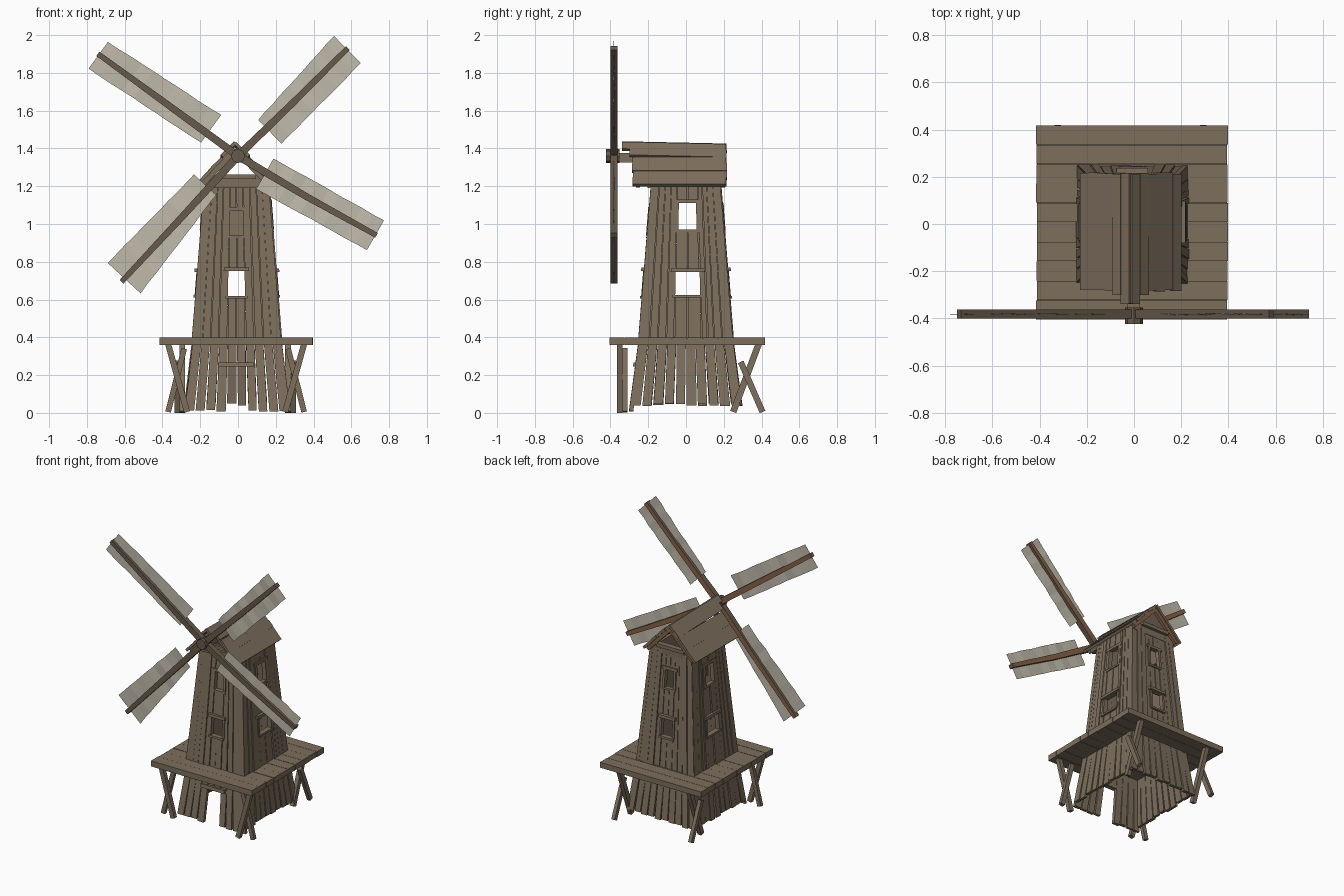
import bpy, bmesh, math, random
from mathutils import Vector

if "Cube" in bpy.data.objects:
    bpy.data.objects.remove(bpy.data.objects["Cube"])

random.seed(4)
R = random.uniform


def material(name, rgba):
    m = bpy.data.materials.new(name)
    m.diffuse_color = rgba
    m.use_nodes = True
    m.node_tree.nodes["Principled BSDF"].inputs["Base Color"].default_value = m.diffuse_color
    return m


WOOD = material("weathered wood", (0.205, 0.158, 0.108, 1))
DARK = material("dark wood", (0.135, 0.102, 0.069, 1))
RUST = material("reddish wood", (0.245, 0.12, 0.064, 1))
CLOTH = material("sail cloth", (0.533, 0.495, 0.41, 1))


def finish(name, bm, mats, rule=None):
    bmesh.ops.recalc_face_normals(bm, faces=bm.faces[:])
    if rule:
        bm.normal_update()
        for f in bm.faces:
            f.material_index = rule(f)
    me = bpy.data.meshes.new(name)
    bm.to_mesh(me)
    bm.free()
    for m in mats:
        me.materials.append(m)
    ob = bpy.data.objects.new(name, me)
    bpy.context.collection.objects.link(ob)
    return ob


def hexa(bm, pts):
    """Box from four bottom and four top corners."""
    v = [bm.verts.new(p) for p in pts]
    for q in ((3, 2, 1, 0), (4, 5, 6, 7), (0, 1, 5, 4), (1, 2, 6, 5), (2, 3, 7, 6), (3, 0, 4, 7)):
        bm.faces.new([v[i] for i in q])


def beam(bm, p, q, w, d, normal, w2=None):
    """Tapered bar from p to q; d is its depth along the normal."""
    p, q, n = Vector(p), Vector(q), Vector(normal).normalized()
    s = (q - p).normalized().cross(n)
    w2 = w2 or w
    pts = []
    for c, k in ((p, w), (q, w2)):
        pts += [c + s * (a * k / 2) + n * (b * d / 2) for a, b in ((-1, -1), (1, -1), (1, 1), (-1, 1))]
    hexa(bm, pts)


# ---- tower profile: z, half width in x, half width in y
CX = -0.006
PROFILE = [(0.0, 0.28, 0.30), (0.4, 0.232, 0.246), (1.25, 0.166, 0.178)]


def on_wall(side, f, z, out):
    a, b = PROFILE[:2] if z < 0.4 else PROFILE[1:]
    t = (z - a[0]) / (b[0] - a[0])
    hx, hy = a[1] + t * (b[1] - a[1]), a[2] + t * (b[2] - a[2])
    x, y = ((f * hx, -hy - out), (hx + out, f * hy), (-f * hx, hy + out), (-hx - out, -f * hy))[side]
    return Vector((x + CX, y, z))


def plank(bm, side, f0, f1, z0, z1, inner, outer, taper=0.0):
    pts = []
    for z, k in ((z0, taper), (z1, 0)):
        pts += [on_wall(side, f0 + k, z, inner), on_wall(side, f1 - k, z, inner),
                on_wall(side, f1 - k, z, outer), on_wall(side, f0 + k, z, outer)]
    hexa(bm, pts)


# ---- upper tower walls with two windows a side: (left, right, lower window z, upper window z)
WINDOWS = [(-0.22, 0.2, (0.62, 0.75), (0.94, 1.07)),
           (-0.25, 0.33, (0.625, 0.745), (0.97, 1.11)),
           (-0.2, 0.22, (0.62, 0.75), (0.96, 1.09)),
           (-0.33, 0.25, (0.625, 0.745), (0.97, 1.11))]
walls, backing, frames = bmesh.new(), bmesh.new(), bmesh.new()
for side, (a, b, low, high) in enumerate(WINDOWS):
    mid = (a + b) / 2
    cols = [-1, -0.78, -0.6, (a - 0.6) / 2, a, mid, b, (b + 0.6) / 2, 0.6, 0.78, 1]
    for f0, f1 in zip(cols, cols[1:]):
        spans = [(0.38, 1.22)]
        if a - 0.01 < f0 and f1 < b + 0.01:
            spans = [(0.38, low[0]), (low[1], high[0]), (high[1], 1.22)]
        out = R(-0.002, 0.006)
        for z0, z1 in spans:
            l = 0 if f0 == -1 else R(0.0, 0.014)
            r = 0 if f1 == 1 else R(0.0, 0.014)
            plank(walls, side, f0 + l, f1 - r, z0, z1, -0.02, out, R(0, 0.008) if l and r else 0)
            plank(backing, side, f0, f1, z0, z1, -0.024, -0.012)
    for z0, z1 in (low, high):
        big, inset = (0.02, 0) if z0 < 0.8 else (0.01, 0.05 if side % 2 else 0.02)
        plank(frames, side, a - 0.12, b + 0.12, z1, z1 + 0.02, -0.02, big)
        plank(frames, side, a - 0.06, b + 0.06, z0 - 0.014, z0, -0.02, big * 0.7)
        for f0, f1 in ((a - 0.07, a + inset), (b - inset, b + 0.07)):
            plank(frames, side, f0, f1, z0, z1, -0.022, 0.009)
# door head, and the shutter behind the upper front window
plank(frames, 0, -0.4, 0.36, 0.245, 0.268, -0.02, 0.014)
plank(frames, 0, -0.26, 0.24, 0.925, 1.085, -0.045, -0.028)
finish("tower_planks", walls, [WOOD])
finish("tower_backing", backing, [WOOD])
finish("window_and_door_frames", frames, [WOOD])

# ---- lower skirt of separate planks, with the doorway in front
skirt = bmesh.new()
N = 10
for side in range(4):
    for i in range(N):
        f0, f1 = -1 + 2 * i / N, -1 + 2 * (i + 1) / N
        z0 = R(0.005, 0.02) if side == 0 else R(0.035, 0.05)
        if side == 0 and i in (4, 5):
            z0 = 0.25
        plank(skirt, side, f0 + R(0, 0.008), f1 - R(0, 0.008), z0, 0.37, -0.02, R(-0.003, 0.005),
              0.004 if z0 > 0.2 else R(0.004, 0.018))
finish("skirt_planks", skirt, [WOOD])

# ---- deck of boards running in x
deck = bmesh.new()
for i in range(10):
    y0, y1 = -0.405 + 0.0825 * i, -0.405 + 0.0825 * (i + 1) - 0.002
    beam(deck, (-0.415 + R(0, .004), (y0 + y1) / 2, 0.38), (0.398 + R(-.004, 0), (y0 + y1) / 2, 0.38),
         y1 - y0, 0.036 + R(0, 0.005), (0, 0, 1))
beam(deck, (-0.41, 0.005, 0.378), (0.394, 0.005, 0.378), 0.80, 0.03, (0, 0, 1))
finish("deck", deck, [WOOD])

# ---- crossed legs: front pairs lie in the xz plane, back pairs in the yz plane
legs = bmesh.new()
for s in (-1, 1):
    x = lambda v: s * v - 0.01
    beam(legs, (x(0.36), -0.35, 0.365), (x(0.26), -0.35, 0.005), 0.032, 0.03, (0, 1, 0))
    beam(legs, (x(0.275), -0.322, 0.34), (x(0.36), -0.322, 0.005), 0.03, 0.026, (0, 1, 0))
    bx = 0.28 * s - 0.015
    beam(legs, (bx, 0.385, 0.365), (bx, 0.25, 0.005), 0.034, 0.03, (1, 0, 0))
    beam(legs, (bx + s * 0.028, 0.29, 0.27), (bx + s * 0.028, 0.405, 0.005), 0.032, 0.026, (1, 0, 0))
finish("crossed_legs", legs, [WOOD])

# ---- gabled roof of long boards, the top ones jutting forward
RX = -0.014
roof = bmesh.new()
for s in (-1, 1):
    eave, ridge = Vector((RX + s * 0.207, 0, 1.205)), Vector((RX, 0, 1.418))
    n = Vector((s * 0.213, 0, 0.207)).normalized()
    for i in range(6):
        c = eave.lerp(ridge, (i + 0.5) / 6) + n * R(-0.002, 0.003)
        front = (-0.282 + R(-0.004, 0.004), -0.3, -0.338)[max(0, i - 3)]
        drop = Vector((0, 0, 0.012 if i > 3 else 0))
        beam(roof, c + Vector((0, front, 0)) + drop, c + Vector((0, 0.215 + R(-.004, .003), 0)),
             0.051, 0.018, n)
finish("roof_boards", roof, [WOOD])

# ---- gable trim and low gable walls
for name, y, mats in (("front_gable", -0.255, [WOOD]), ("back_gable", 0.195, [RUST])):
    g = bmesh.new()
    for s in (-1, 1):
        beam(g, (RX + s * 0.185, y, 1.205), (RX, y, 1.395), 0.034, 0.022, (0, 1, 0))
    finish(name + "_trim", g, mats)
    g = bmesh.new()
    iy = y + (0.06 if y < 0 else -0.02)
    hexa(g, [(RX + a, iy + b, z) for z, w in ((1.19, 0.175), (1.262, 0.125))
             for a, b in ((-w, -0.01), (w, -0.01), (w, 0.01), (-w, 0.01))])
    beam(g, (RX - 0.11, y, 1.25), (RX + 0.11, y, 1.25), 0.025, 0.02, (0, 1, 0))
    finish(name + "_wall", g, [WOOD])

# ---- axle and hub
HUB = Vector((0, -0.382, 1.36))
axle = bmesh.new()
beam(axle, (0, -0.40, 1.35), (-0.01, -0.1, 1.35), 0.05, 0.05, (0, 0, 1))
finish("axle", axle, [WOOD])
bpy.ops.mesh.primitive_cylinder_add(vertices=8, radius=0.038, depth=0.07,
                                    location=(0, -0.388, 1.36), rotation=(math.pi / 2, 0, 0.0))
hub = bpy.context.object
hub.name = "hub"
hub.data.materials.append(DARK)

# ---- blades: spar angle, spar length, sail start and end, then (inner, outer) widths either side
BLADES = [(143.9, 0.918, 0.20, 0.912, (0.058, 0.094), (0.122, 0.082)),
          (44.5, 0.815, 0.21, 0.808, (0.062, 0.098), (0.114, 0.106)),
          (-29.8, 0.845, 0.17, 0.84, (0.082, 0.088), (0.102, 0.094)),
          (227.2, 0.908, 0.23, 0.884, (0.056, 0.115), (0.104, 0.122))]
for k, (ang, length, r0, r1, wl, wr) in enumerate(BLADES, 1):
    t = math.radians(ang)
    d = Vector((math.cos(t), 0, math.sin(t)))
    side = Vector((-d.z, 0, d.x))
    spar = bmesh.new()
    bend = HUB + d * length * 0.5 + side * R(-0.007, 0.007)
    beam(spar, HUB, bend, 0.042, 0.038, (0, 1, 0), 0.036)
    beam(spar, bend - d * 0.003, HUB + d * length, 0.036, 0.038, (0, 1, 0), 0.028)
    finish(f"spar_{k}", spar, [DARK, RUST], lambda f: 1 if f.normal.y > 0.5 else 0)
    # slightly ragged cloth
    sail = bmesh.new()
    rows = []
    for i in range(11):
        u = i / 10
        c = HUB + d * (r0 + (r1 - r0) * u) + Vector((0, R(-0.003, 0.003), 0))
        left = wl[0] + u * (wl[1] - wl[0]) + R(-0.002, 0.002)
        right = wr[0] + u * (wr[1] - wr[0]) + R(-0.002, 0.002)
        rows.append([sail.verts.new(c + side * w) for w in (left, 0, -right)])
    for p, q in zip(rows, rows[1:]):
        for c in (0, 1):
            sail.faces.new((p[c], p[c + 1], q[c + 1], q[c]))
    finish(f"sail_{k}", sail, [CLOTH])
